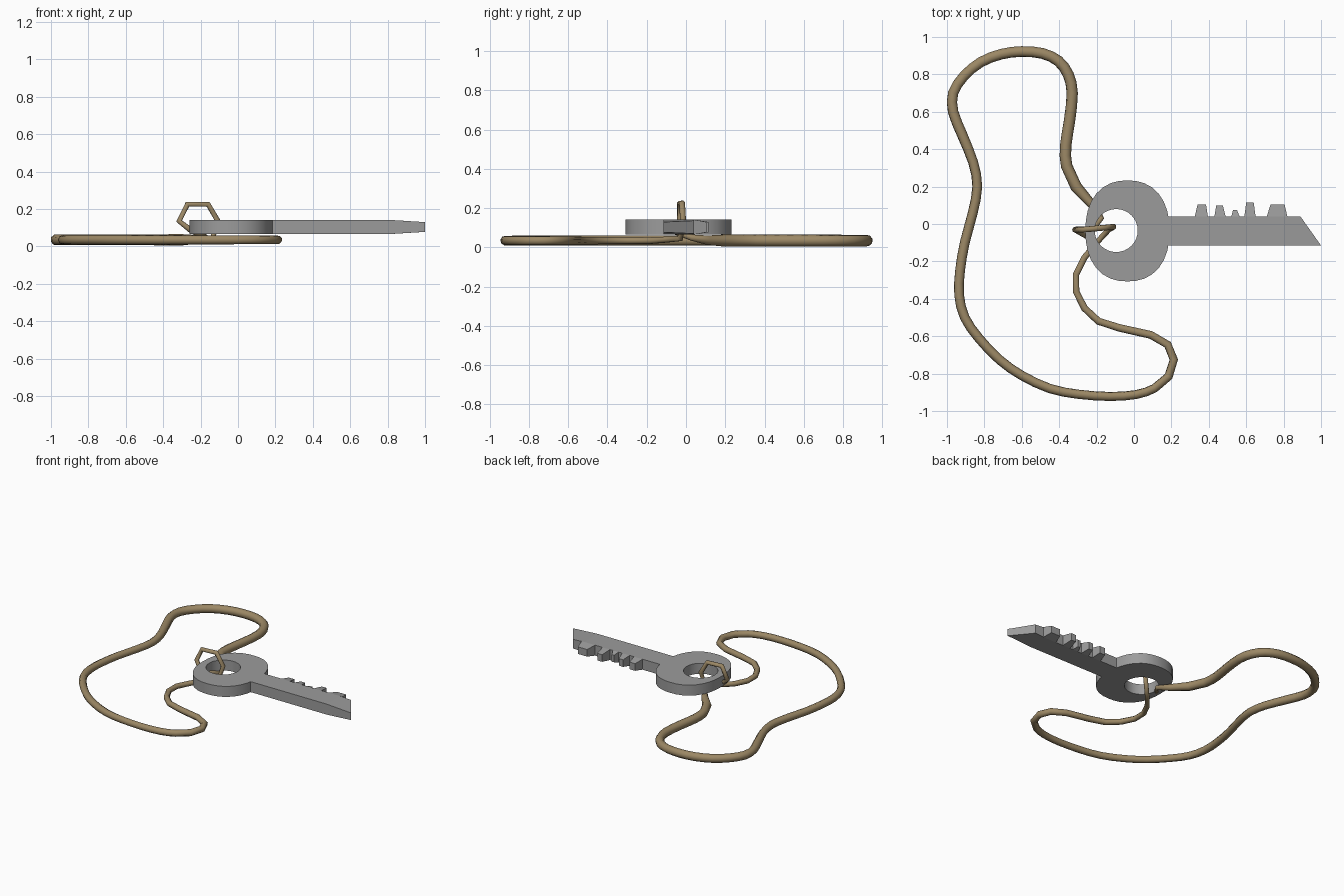
import bpy, bmesh, math

if "Cube" in bpy.data.objects:
    bpy.data.objects.remove(bpy.data.objects["Cube"])

Z0, Z1 = 0.065, 0.142
ZM = (Z0 + Z1) / 2


def material(name, rgb):
    m = bpy.data.materials.new(name)
    m.diffuse_color = (*rgb, 1)
    m.use_nodes = True
    m.node_tree.nodes["Principled BSDF"].inputs["Base Color"].default_value = m.diffuse_color
    return m


steel = material("dark_steel", (0.33, 0.33, 0.33))
tan = material("tan_cord", (0.33, 0.245, 0.13))


def new_object(name, bm):
    bmesh.ops.recalc_face_normals(bm, faces=bm.faces)
    me = bpy.data.meshes.new(name)
    bm.to_mesh(me)
    bm.free()
    me.materials.append(steel)
    ob = bpy.data.objects.new(name, me)
    bpy.context.collection.objects.link(ob)
    return ob


def slab(bm, pts):
    """Closed prism from (x, y, half thickness) outline points."""
    top = [bm.verts.new((x, y, ZM + h)) for x, y, h in pts]
    bot = [bm.verts.new((x, y, ZM - h)) for x, y, h in pts]
    bm.faces.new(top)
    bm.faces.new(bot[::-1])
    n = len(pts)
    for i in range(n):
        j = (i + 1) % n
        bm.faces.new((top[i], bot[i], bot[j], top[j]))


# Bow: rounded disc with an off-centre hole
N = 32


def outline(cx, cy, rx, ry, e, i):
    a = 2 * math.pi * i / N
    c, s = math.cos(a), math.sin(a)
    k = (abs(c) ** e + abs(s) ** e) ** (-1 / e)
    return cx + rx * c * k, cy + ry * s * k


bm = bmesh.new()
rings = []
for args in ((-0.035, -0.037, 0.225, 0.27, 2.3), (-0.095, -0.035, 0.115, 0.115, 2)):
    for z in (Z0, Z1):
        rings.append([bm.verts.new((*outline(*args, i), z)) for i in range(N)])
out_b, out_t, in_b, in_t = rings
for a, b in ((out_b, out_t), (out_t, in_t), (in_t, in_b), (in_b, out_b)):
    for i in range(N):
        j = (i + 1) % N
        bm.faces.new((a[i], a[j], b[j], b[i]))
bow = new_object("key_bow", bm)

# Blade with a tapered slanted tip
H = (Z1 - Z0) / 2
bm = bmesh.new()
slab(bm, [(0.183, -0.115, H), (0.80, -0.115, H), (0.80, 0.04, H), (0.183, 0.04, H)])
slab(bm, [(0.80, -0.115, H), (1.0, -0.115, 0.026), (0.89, 0.04, 0.033), (0.80, 0.04, H)])
blade = new_object("key_blade", bm)

# Teeth: base from/to, tip from/to, tip height
bm = bmesh.new()
for b0, b1, t0, t1, y in ((0.325, 0.395, 0.34, 0.385, 0.105),
                          (0.43, 0.49, 0.44, 0.475, 0.10),
                          (0.52, 0.565, 0.53, 0.55, 0.076),
                          (0.59, 0.65, 0.60, 0.64, 0.115),
                          (0.71, 0.82, 0.73, 0.805, 0.105)):
    slab(bm, [(b0, 0.04, H), (b1, 0.04, H), (t1, y, 0.026), (t0, y, 0.026)])
teeth = new_object("key_teeth", bm)

for ob in (bow, blade, teeth):
    ob.select_set(True)
bpy.context.view_layer.objects.active = bow
bpy.ops.object.shade_smooth_by_angle(angle=math.radians(25))

# Cord: flat stretches (x, y), then the loop through the bow (x, y, z)
thick = [(-0.31, 0.2), (-0.36, 0.31), (-0.365, 0.42), (-0.345, 0.55), (-0.33, 0.7),
         (-0.352, 0.8), (-0.405, 0.872), (-0.49, 0.912), (-0.6, 0.922), (-0.71, 0.908),
         (-0.82, 0.865), (-0.91, 0.79), (-0.967, 0.7), (-0.967, 0.6), (-0.92, 0.48)]
medium = [(-0.86, 0.33), (-0.838, 0.2), (-0.862, 0.06), (-0.905, -0.1), (-0.93, -0.25),
          (-0.935, -0.38), (-0.905, -0.5), (-0.83, -0.61), (-0.72, -0.725), (-0.6, -0.81),
          (-0.45, -0.88), (-0.3, -0.91), (-0.13, -0.922), (0.01, -0.912), (0.11, -0.878)]
thin = [(0.185, -0.815), (0.213, -0.725), (0.18, -0.645), (0.09, -0.593), (-0.08, -0.555),
        (-0.19, -0.52), (-0.265, -0.45), (-0.31, -0.36), (-0.31, -0.27), (-0.265, -0.18)]
loop = [(-0.2, -0.1, 0.04), (-0.135, -0.03, 0.045), (-0.11, -0.015, 0.14),
        (-0.16, -0.02, 0.225), (-0.27, -0.03, 0.225), (-0.315, -0.03, 0.135),
        (-0.25, -0.07, 0.085), (-0.175, 0.03, 0.05), (-0.23, 0.11, 0.037)]
flat = []
for pts, r0, r1 in ((thick, 0.031, 0.029), (medium, 0.027, 0.024), (thin, 0.024, 0.018)):
    for i, p in enumerate(pts):
        flat.append((p[0], p[1], 0.035, r0 + (r1 - r0) * i / (len(pts) - 1)))

# Extra rounding points on the wide sweeps
path = []
for i, p in enumerate(flat):
    path.append(p)
    if 0 < i < 29:
        four = zip(flat[i - 1], p, flat[i + 1], flat[i + 2])
        path.append(tuple((9 * (b + c) - a - d) / 16 for a, b, c, d in four))
path += [(*p, 0.016) for p in loop[:-1]] + [(*loop[-1], 0.024)]

cu = bpy.data.curves.new("cord", 'CURVE')
cu.dimensions = '3D'
cu.bevel_depth = 1.0
cu.bevel_resolution = 2
sp = cu.splines.new('POLY')
sp.points.add(len(path) - 1)
for q, (x, y, z, r) in zip(sp.points, path):
    q.co = (x, y, z, 1)
    q.radius = r
sp.use_cyclic_u = True
cord = bpy.data.objects.new("cord", cu)
bpy.context.collection.objects.link(cord)
cu.materials.append(tan)
